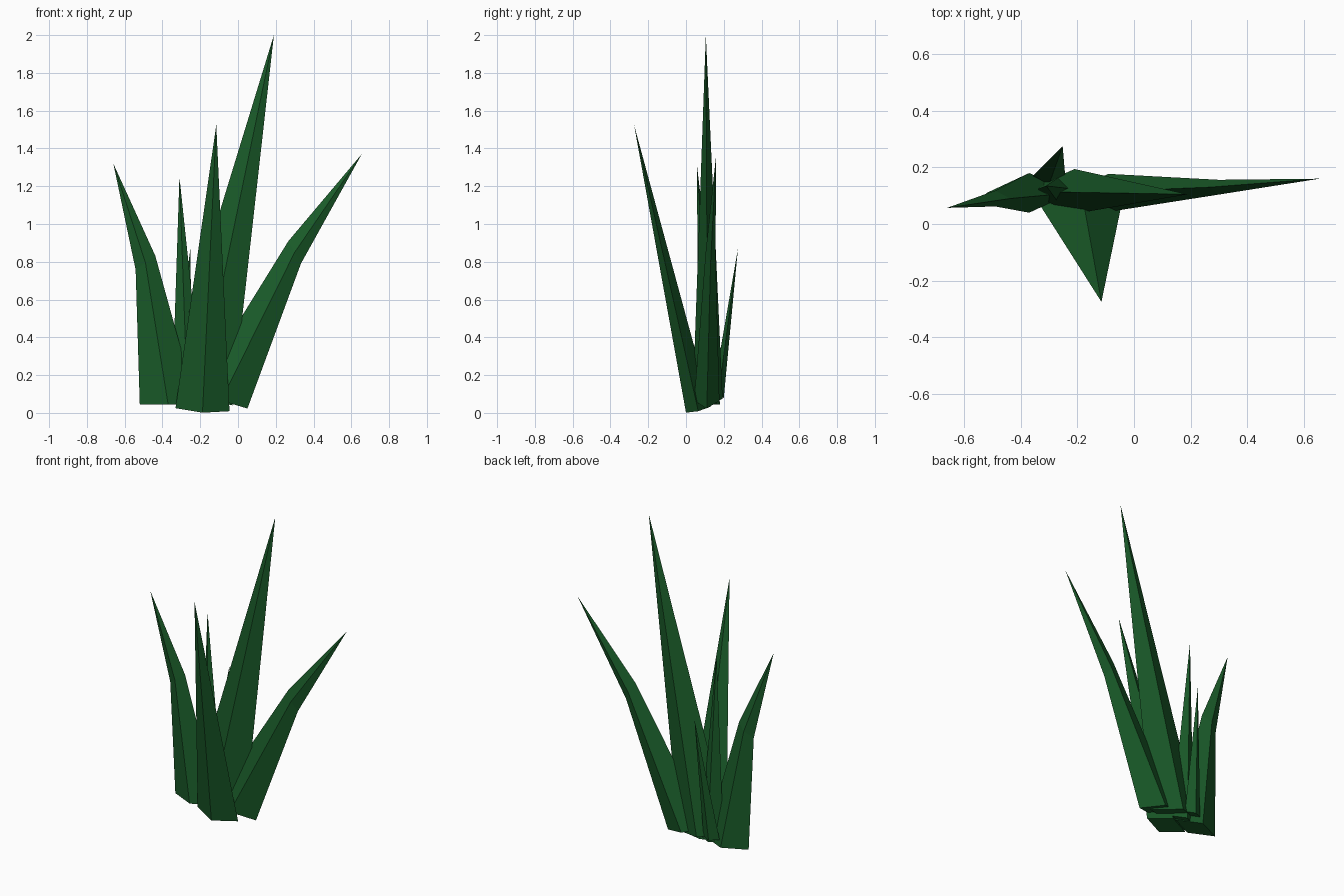
import bpy, bmesh
from mathutils import Vector

if "Cube" in bpy.data.objects:
    bpy.data.objects.remove(bpy.data.objects["Cube"])

green = bpy.data.materials.new("leaf_green")
green.diffuse_color = (0.01, 0.105, 0.022, 1)
green.use_nodes = True
green.node_tree.nodes["Principled BSDF"].inputs["Base Color"].default_value = green.diffuse_color


def blade(name, tip, *rings):
    """Diamond-section blade: each ring is (centre, half width x/z, half depth y/z)."""
    bm = bmesh.new()
    loops = []
    for centre, (wx, wz), (dy, dz) in rings:
        c, w, d = Vector(centre), Vector((wx, 0, wz)), Vector((0, dy, dz))
        loops.append([bm.verts.new(p) for p in (c + w, c + d, c - w, c - d)])
    bm.faces.new(loops[0][::-1])
    for low, high in zip(loops, loops[1:]):
        for i in range(4):
            j = (i + 1) % 4
            bm.faces.new((low[i], low[j], high[j], high[i]))
    top = bm.verts.new(tip)
    for i in range(4):
        bm.faces.new((loops[-1][i], loops[-1][(i + 1) % 4], top))
    bmesh.ops.recalc_face_normals(bm, faces=bm.faces)
    mesh = bpy.data.meshes.new(name)
    bm.to_mesh(mesh)
    bm.free()
    mesh.materials.append(green)
    bpy.context.collection.objects.link(bpy.data.objects.new(name, mesh))


# Outer blades that bend partway up
blade("left_bent_blade", (-0.66, 0.057, 1.32),
      ((-0.37, 0.11, 0.045), (0.15, 0), (0.07, 0)),
      ((-0.49, 0.09, 0.795), (0.052, 0.037), (0.028, 0)))
blade("right_bent_blade", (0.655, 0.16, 1.37),
      ((-0.09, 0.11, 0.065), (0.14, -0.042), (0.067, 0)),
      ((0.30, 0.13, 0.85), (0.033, -0.06), (0.026, 0)))

# Straight blades, each with its base square to its lean
blade("tall_blade", (0.19, 0.105, 2.0),
      ((-0.21, 0.115, 0.075), (0.18, -0.035), (0.079, 0)))
blade("front_blade", (-0.115, -0.275, 1.525),
      ((-0.188, 0.065, 0.017), (0.143, -0.008), (0.065, 0.016)))
blade("small_blade", (-0.31, 0.135, 1.25),
      ((-0.267, 0.12, 0.05), (0.083, 0.003), (0.045, 0)))
blade("back_blade", (-0.252, 0.275, 0.87),
      ((-0.30, 0.17, 0.085), (0.057, -0.003), (0.03, -0.005)))
